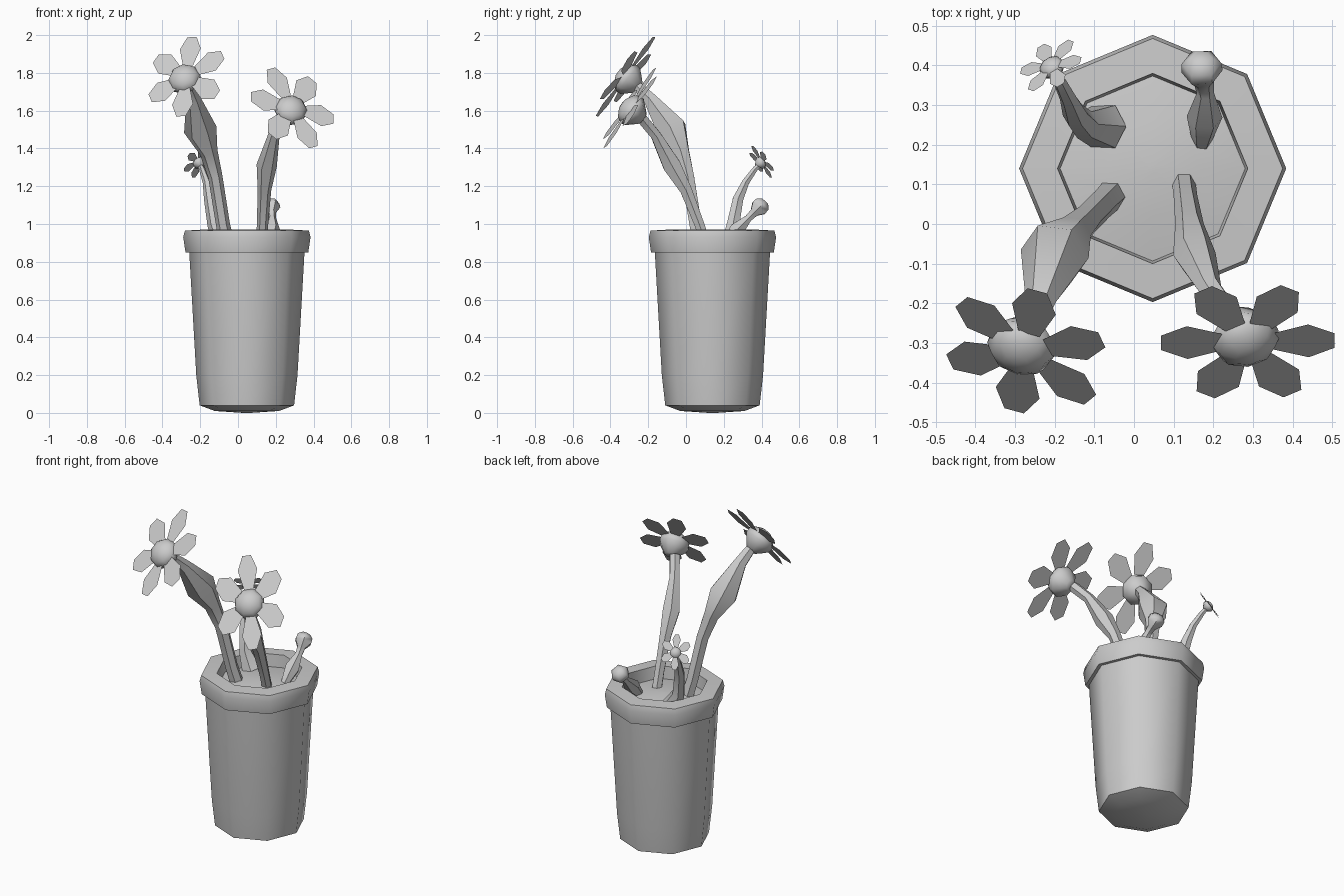
import bpy, math
from mathutils import Vector

if "Cube" in bpy.data.objects:
    bpy.data.objects.remove(bpy.data.objects["Cube"])


def make(name, verts, faces, angle=50):
    me = bpy.data.meshes.new(name)
    me.from_pydata([tuple(v) for v in verts], [], faces)
    ob = bpy.data.objects.new(name, me)
    bpy.context.collection.objects.link(ob)
    bpy.ops.object.select_all(action='DESELECT')
    ob.select_set(True)
    bpy.context.view_layer.objects.active = ob
    bpy.ops.object.shade_smooth_by_angle(angle=math.radians(angle))
    return ob


def loft(name, rings, sides, angle=50):
    """Skin rings given as (centre, normal, radius), with both ends capped."""
    verts, faces = [], []
    for c, n, r in rings:
        c, n = Vector(c), Vector(n).normalized()
        u = (Vector((1, 0, 0)) - n * n.x).normalized()
        v = n.cross(u)
        for i in range(sides):
            a = 2 * math.pi * i / sides
            verts.append(c + r * (math.cos(a) * u + math.sin(a) * v))
    for k in range(len(rings) - 1):
        for i in range(sides):
            j = (i + 1) % sides
            faces.append((k*sides + i, k*sides + j, (k+1)*sides + j, (k+1)*sides + i))
    top = (len(rings) - 1) * sides
    faces.append(tuple(reversed(range(sides))))
    faces.append(tuple(range(top, top + sides)))
    return make(name, verts, faces, angle)


def stem(name, path, sides=6):
    """Bent stalk through (x, y, z, radius) points."""
    pts = [Vector(p[:3]) for p in path]
    rings = []
    for i, p in enumerate(pts):
        n = pts[min(i + 1, len(pts) - 1)] - pts[max(i - 1, 0)]
        rings.append((p, n, path[i][3]))
    loft(name, rings, sides)


def head(name, c, n, s):
    """Calyx behind the petals and dome in front, s = scale."""
    c, n = Vector(c), Vector(n).normalized()
    prof = [(-.085, .032), (-.055, .06), (-.025, .086), (.0, .088), (.03, .07), (.05, .035), (.054, .008)]
    loft(name, [(c + n * d * s, n, r * s) for d, r in prof], 8, 60)


def petals(name, c, n, up, a, b):
    """Six flat hexagonal petals; a = reach along up, b = reach sideways."""
    c, n = Vector(c), Vector(n).normalized()
    up = Vector(up)
    up = (up - n * up.dot(n)).normalized()
    side = up.cross(n)
    shape = [(.28, -.13), (.70, -.27), (1.0, -.12), (1.0, .12), (.70, .27), (.28, .13)]
    verts, faces = [], []
    for k in range(6):
        t = k * math.pi / 3
        ct, st = math.cos(t), math.sin(t)
        for r, w in shape:
            verts.append(c + up * a * (r * ct - w * st) + side * b * (r * st + w * ct))
        faces.append(tuple(reversed(range(6 * k, 6 * k + 6))))
    make(name, verts, faces)


# Octagonal pot with rim, and the soil inside it
PX, PY = .047, .14
pot = [(.02, .0), (.17, .01), (.25, .04), (.268, .2), (.305, .85), (.325, .85), (.337, .93),
       (.328, .965), (.24, .97), (.232, .88)]
loft("pot", [((PX, PY, z), (0, 0, 1), r) for r, z in pot], 8)
soil = [(.234, .88), (.234, .895), (.12, .915), (.01, .92)]
loft("soil", [((PX, PY, z), (0, 0, 1), r) for r, z in soil], 8)

# Tall left flower
stem("left_stem", [(-.055, .075, .88, .04), (-.08, .05, 1.0, .037), (-.12, .01, 1.25, .038),
                   (-.155, -.025, 1.38, .048), (-.2, -.075, 1.5, .088),
                   (-.235, -.19, 1.66, .04), (-.26, -.26, 1.73, .03)])
head("left_flower_head", (-.285, -.315, 1.772), (-.24, -.77, .59), 1)
petals("left_petals", (-.273, -.32, 1.78), (-.24, -.77, .59), (.06, .31, .43), .26, .212)

# Tall right flower
stem("right_stem", [(.125, .11, .88, .03), (.13, .07, 1.0, .03), (.14, 0, 1.18, .036),
                    (.152, -.075, 1.31, .054), (.19, -.16, 1.47, .031), (.24, -.235, 1.56, .032)])
head("right_flower_head", (.282, -.295, 1.607), (.17, -.79, .59), 1)
petals("right_petals", (.287, -.297, 1.615), (.17, -.79, .59), (-.24, .28, .44), .27, .21)

# Small flower at the back left
stem("small_stem", [(-.075, .245, .9, .062), (-.125, .25, 1.0, .038), (-.148, .275, 1.13, .032),
                    (-.165, .315, 1.22, .022), (-.19, .365, 1.29, .016), (-.2, .385, 1.31, .014)])
head("small_flower_head", (-.208, .397, 1.325), (-.45, .7, .55), .38)
petals("small_petals", (-.21, .4, 1.33), (-.45, .7, .55), (.2, -.4, .7), .1, .085)

# Closed bud at the back right
stem("bud", [(.17, .2, .89, .022), (.178, .27, .97, .045), (.18, .33, 1.03, .022),
             (.176, .36, 1.06, .026), (.172, .385, 1.085, .052), (.17, .405, 1.105, .05),
             (.17, .42, 1.12, .025)])
